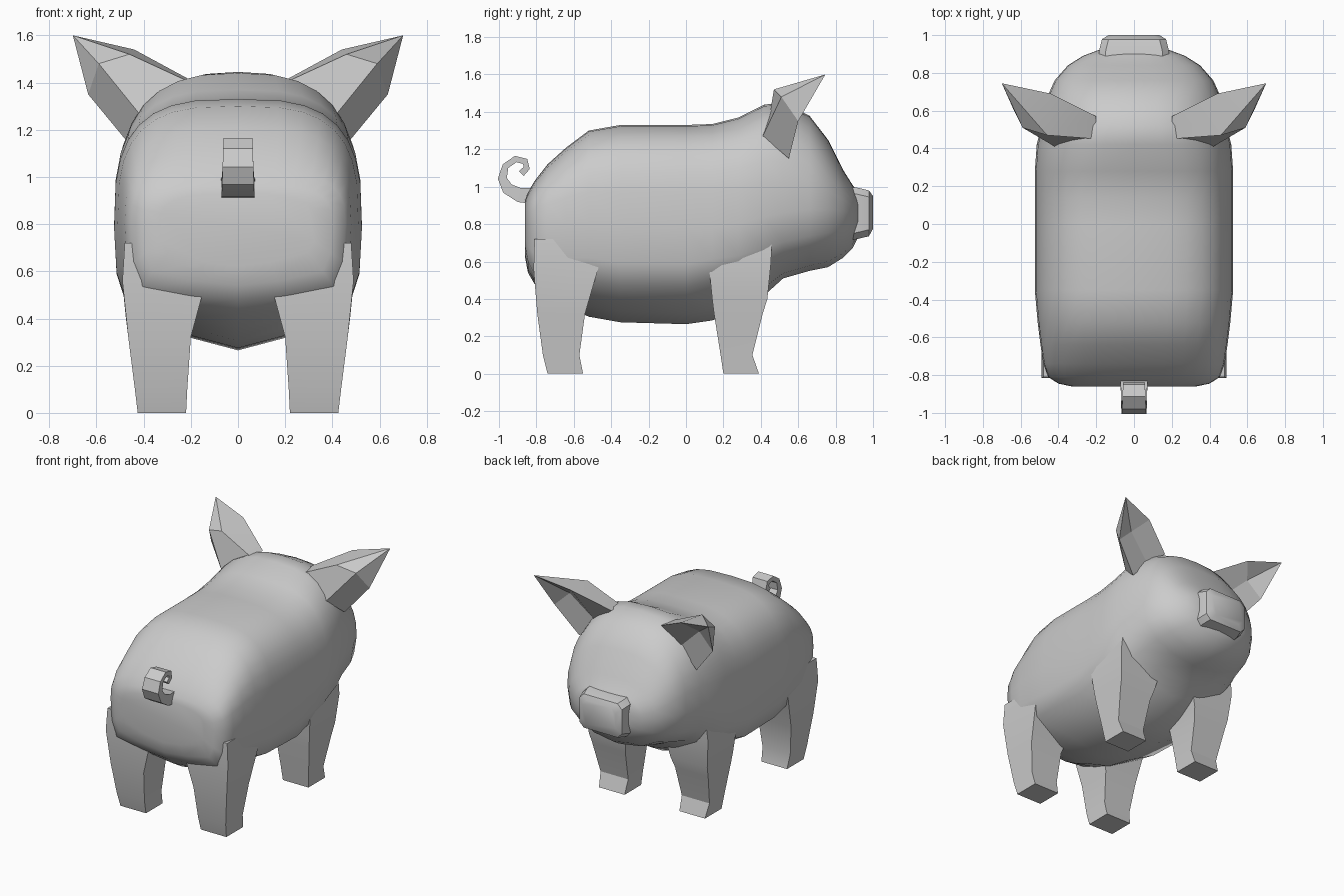
import bpy, bmesh, math
from mathutils import Vector

default_cube = bpy.data.objects.get("Cube")
if default_cube:
    bpy.data.objects.remove(default_cube, do_unlink=True)

grey = bpy.data.materials.new("plain_grey")
grey.use_nodes = True
grey.diffuse_color = (0.6, 0.6, 0.6, 1)
grey.node_tree.nodes["Principled BSDF"].inputs["Base Color"].default_value = (0.6, 0.6, 0.6, 1)


def finish(name, bm, angle):
    """Turn a bmesh into a named object with angle-limited smooth shading."""
    bmesh.ops.remove_doubles(bm, verts=bm.verts, dist=0.0005)
    bmesh.ops.recalc_face_normals(bm, faces=bm.faces)
    mesh = bpy.data.meshes.new(name)
    bm.to_mesh(mesh)
    bm.free()
    mesh.materials.append(grey)
    obj = bpy.data.objects.new(name, mesh)
    bpy.context.collection.objects.link(obj)
    bpy.ops.object.select_all(action='DESELECT')
    obj.select_set(True)
    bpy.context.view_layer.objects.active = obj
    bpy.ops.object.shade_smooth_by_angle(angle=math.radians(angle))
    return obj


def loft(name, rings, angle=30, cap_end=True):
    """Skin closed rings of points that all have the same count."""
    bm = bmesh.new()
    loops = [[bm.verts.new(p) for p in ring] for ring in rings]
    count = len(loops[0])
    for a, b in zip(loops, loops[1:]):
        for i in range(count):
            j = (i + 1) % count
            bm.faces.new((a[i], a[j], b[j], b[i]))
    bm.faces.new(loops[0])
    if cap_end:
        bm.faces.new(loops[-1])
    return finish(name, bm, angle)


def body_ring(y, width, bottom, fold, middle, top):
    """Rounded back above, folded belly below; rounder towards the head."""
    head = min(max((y - 0.2) / 0.35, 0), 1)
    power = 3.1 - 0.6 * head
    fold_x = 0.9 - 0.16 * head
    half = []
    steps = 8
    for i in range(steps + 1):
        a = math.pi / 2 * (1 - i / steps)
        half.append((width * max(math.cos(a), 0) ** (2 / power),
                     middle + (top - middle) * math.sin(a) ** (2 / power)))
    half[0] = (0, top)
    half += [(width * (0.98 - 0.03 * head), middle + 0.6 * (fold - middle)),
             (width * fold_x, fold),
             (width * 0.42, bottom + 0.3 * (fold - bottom)),
             (0, bottom)]
    mirrored = [(-x, z) for x, z in half[-2:0:-1]]
    return [(x, y, z) for x, z in half + mirrored]


# Body and head: y, half width, bottom, belly fold, widest height, top
stations = [
    (-.86, .33, .62, .68, .8, .93),
    (-.845, .4, .54, .6, .8, .97),
    (-.81, .455, .48, .53, .8, 1.03),
    (-.74, .48, .42, .5, .8, 1.12),
    (-.64, .495, .36, .5, .8, 1.21),
    (-.52, .51, .305, .5, .8, 1.3),
    (-.35, .525, .275, .47, .78, 1.33),
    (0, .525, .265, .46, .78, 1.33),
    (.14, .525, .285, .5, .78, 1.335),
    (.28, .525, .34, .52, .8, 1.37),
    (.42, .515, .42, .56, .84, 1.44),
    (.52, .49, .51, .6, .86, 1.445),
    (.66, .465, .55, .64, .88, 1.38),
    (.76, .42, .57, .67, .88, 1.25),
    (.84, .35, .62, .7, .87, 1.09),
    (.89, .27, .67, .74, .86, 1.01),
    (.92, .19, .73, .78, .86, .97),
]
loft("body", [body_ring(*s) for s in stations], 46)


# Snout: chamfered block
def snout_ring(y, width, low, high, cut=0.035):
    corners = [(width, low + cut), (width, high - cut), (width - cut, high),
               (cut - width, high), (-width, high - cut), (-width, low + cut),
               (cut - width, low), (width - cut, low)]
    return [(x, y, z) for x, z in corners]


loft("snout", [snout_ring(.86, .185, .71, 1.0), snout_ring(.915, .185, .72, .995),
               snout_ring(.978, .17, .735, .98), snout_ring(1, .135, .775, .95)], 35)

# Legs: height, inner x, outer x, back y, front y
hind = [(0, .22, .425, -.74, -.55), (.1, .215, .437, -.765, -.57),
        (.32, .2, .465, -.795, -.54), (.56, .135, .49, -.815, -.47), (.72, .12, .48, -.81, -.42)]
fore = [(0, .22, .425, .2, .39), (.1, .215, .437, .185, .355),
        (.32, .2, .465, .15, .41), (.4, .18, .475, .14, .435),
        (.6, .13, .495, .12, .455), (.75, .12, .48, .1, .46)]

# Ears: upper rim, upper back, back spine, lower rim, hollow
ear_root = [(.2, .57, 1.41), (.2, .45, 1.4), (.42, .41, 1.27), (.47, .55, 1.15), (.34, .55, 1.29)]
ear_middle = [(.44, .69, 1.54), (.46, .47, 1.52), (.59, .51, 1.48), (.635, .6, 1.35), (.52, .59, 1.46)]
ear_tip = [(.7, .745, 1.6)] * 5

for side, sign in (("left", 1), ("right", -1)):
    for kind, sections in (("hind", hind), ("front", fore)):
        rings = [[(sign * x, y, z) for x, y in ((a, c), (b, c), (b, d), (a, d))]
                 for z, a, b, c, d in sections]
        loft(f"{side}_{kind}_leg", rings, 30)
    rings = [[(sign * x, y, z) for x, y, z in ring]
             for ring in (ear_root, ear_middle, ear_tip)]
    loft(f"{side}_ear", rings, 20, cap_end=False)

# Tail: flat ribbon curled along a spiral path in the y-z plane
path = [Vector(p) for p in ((-.8, .95), (-.89, .955), (-.955, .99), (-.982, 1.045), (-.965, 1.11),
                            (-.91, 1.148), (-.86, 1.135), (-.852, 1.1), (-.88, 1.07))]
tail_rings = []
for i, p in enumerate(path):
    along = (path[min(i + 1, len(path) - 1)] - path[max(i - 1, 0)]).normalized()
    across = Vector((-along.y, along.x))
    t = i / (len(path) - 1)
    half_thick = 0.045 - 0.055 * min(t, 0.5)
    half_wide = 0.072 - 0.018 * t
    a, b = p + across * half_thick, p - across * half_thick
    tail_rings.append([(half_wide, *a), (-half_wide, *a), (-half_wide, *b), (half_wide, *b)])
loft("tail", tail_rings, 30)
